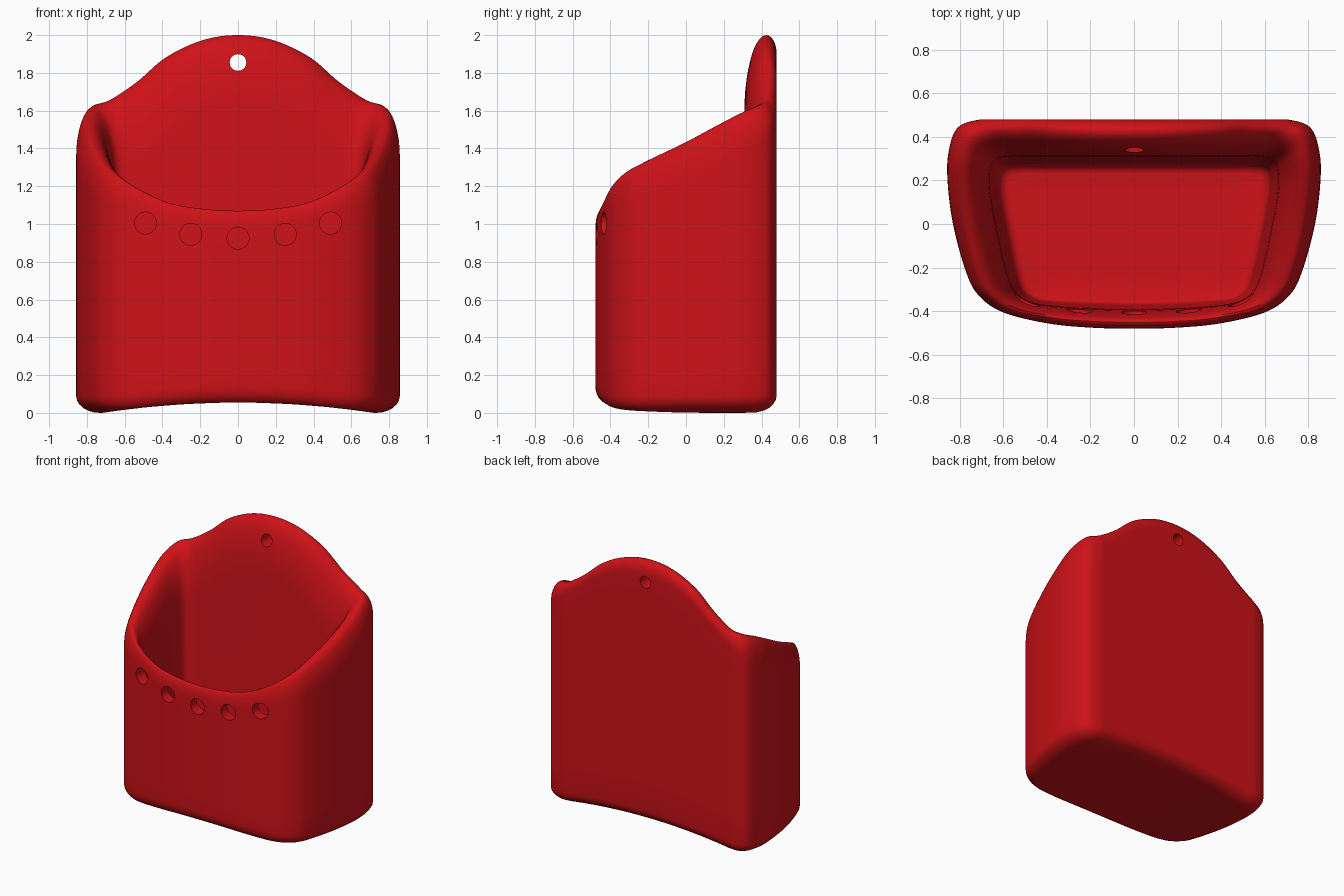
import bpy, bmesh, math

if "Cube" in bpy.data.objects:
    bpy.data.objects.remove(bpy.data.objects["Cube"])

# Right half of the plan, back to front:
# outer x, outer y, floor x, floor y, rim height, outer rim rounding depth
HALF = [
    (0.00, 0.48, 0.00, 0.26, 2.00, 0.10),
    (0.20, 0.48, 0.15, 0.26, 1.973, 0.10),
    (0.40, 0.48, 0.30, 0.26, 1.885, 0.10),
    (0.56, 0.48, 0.43, 0.26, 1.755, 0.10),
    (0.71, 0.478, 0.54, 0.26, 1.660, 0.11),
    (0.81, 0.44, 0.59, 0.245, 1.630, 0.15),
    (0.85, 0.33, 0.605, 0.20, 1.590, 0.20),
    (0.855, 0.20, 0.60, 0.12, 1.530, 0.20),
    (0.83, 0.00, 0.57, -0.03, 1.430, 0.20),
    (0.77, -0.22, 0.535, -0.20, 1.330, 0.19),
    (0.71, -0.33, 0.50, -0.30, 1.270, 0.16),
    (0.60, -0.405, 0.43, -0.345, 1.200, 0.12),
    (0.40, -0.455, 0.30, -0.357, 1.115, 0.10),
    (0.20, -0.475, 0.15, -0.362, 1.080, 0.10),
    (0.00, -0.48, 0.00, -0.365, 1.070, 0.10),
]
SUB = 8
FLOOR_Z = 0.16
CY = -0.03


def closed_spline(pts, sub):
    """Catmull-Rom through all columns of a closed list of points."""
    out, n = [], len(pts)
    for i in range(n):
        p0, p1, p2, p3 = (pts[(i + k - 1) % n] for k in range(4))
        for s in range(sub):
            t = s / sub
            out.append([0.5 * (2 * b + (c - a) * t + (2 * a - 5 * b + 4 * c - d) * t * t
                               + (3 * b - a - 3 * c + d) * t ** 3)
                        for a, b, c, d in zip(p0, p1, p2, p3)])
    return out


def arch(x):
    """Height of the arched underside."""
    return max(0.0, 0.055 * (1 - (x / 0.72) ** 2))


def column(c):
    """One vertical section: underside, outer wall, rim, inner wall, floor."""
    ox, oy, ix, iy, rim, drop = c
    oy = min(oy, 0.48)

    def at(t):
        return ox + (ix - ox) * t, oy + (iy - oy) * t
    pts = []
    bx, by = at(0.5)
    for s in (0.15, 0.4, 0.65, 0.85):
        x = bx * s
        pts.append((x, CY + (by - CY) * s, arch(x)))
    for k in range(7):                      # rounded bottom edge
        a = math.pi / 2 * k / 6
        x, y = at(0.5 * (1 - math.sin(a)))
        pts.append((x, y, arch(x) + 0.09 * (1 - math.cos(a))))
    lo, hi = pts[-1][2], rim - drop
    for k in range(1, 8):                   # outer wall
        pts.append((ox, oy, lo + (hi - lo) * k / 8))
    for k in range(9):                      # outer half of rim
        a = math.pi / 2 * k / 8
        pts.append((*at(0.25 * (1 - math.cos(a))), hi + drop * math.sin(a)))
    for k in range(1, 11):                  # inner half of rim
        a = math.pi / 2 * k / 10
        pts.append((*at(0.25 + 0.53 * math.sin(a)), rim - 0.42 * (1 - math.cos(a))))
    hi = rim - 0.42
    for k in range(1, 7):                   # inner wall
        f = k / 6
        pts.append((*at(0.78 + 0.15 * f), hi + (FLOOR_Z + 0.06 - hi) * f))
    for k in range(1, 6):                   # rounded floor corner
        a = math.pi / 2 * k / 6
        pts.append((*at(0.93 + 0.2 * (1 - math.cos(a))), FLOOR_Z + 0.06 * (1 - math.sin(a))))
    fx, fy = at(1.13)
    for s in (1, 0.6, 0.2):                 # floor
        pts.append((fx * s, CY + (fy - CY) * s, FLOOR_Z))
    return pts


# Pocket body
plan = HALF + [(-p[0], p[1], -p[2], *p[3:]) for p in HALF[-2:0:-1]]
bm = bmesh.new()
cols = [[bm.verts.new(p) for p in column(c)] for c in closed_spline(plan, SUB)]
under = bm.verts.new((0, CY, arch(0)))
floor = bm.verts.new((0, CY, FLOOR_Z))
for i, a in enumerate(cols):
    b = cols[(i + 1) % len(cols)]
    for j in range(len(a) - 1):
        bm.faces.new((a[j], b[j], b[j + 1], a[j + 1]))
    bm.faces.new((under, b[0], a[0]))
    bm.faces.new((floor, a[-1], b[-1]))
bmesh.ops.recalc_face_normals(bm, faces=bm.faces)
mesh = bpy.data.meshes.new("wall_pocket")
bm.to_mesh(mesh)
bm.free()
pocket = bpy.data.objects.new("wall_pocket", mesh)
bpy.context.collection.objects.link(pocket)

red = bpy.data.materials.new("red_glaze")
red.diffuse_color = (0.62, 0.006, 0.009, 1)
red.use_nodes = True
red.node_tree.nodes["Principled BSDF"].inputs["Base Color"].default_value = red.diffuse_color
mesh.materials.append(red)

# Hole cutters: hanging hole in the back, five holes along the front
holes = [(0, 0.4, 1.855, 0.044), (0, -0.45, 0.925, 0.058)]
for s in (-1, 1):
    holes += [(s * 0.25, -0.45, 0.945, 0.058), (s * 0.49, -0.43, 1.005, 0.058)]
for x, y, z, r in holes:
    bpy.ops.mesh.primitive_cylinder_add(vertices=32, radius=r, depth=0.5,
                                        location=(x, y, z), rotation=(math.pi / 2, 0, 0))
    cutter = bpy.context.object
    cutter.name = "hole_cutter"
    cutter.hide_render = True
    cutter.data.materials.append(red)
    mod = pocket.modifiers.new("hole", 'BOOLEAN')
    mod.operation, mod.solver, mod.object = 'DIFFERENCE', 'EXACT', cutter
    bpy.context.view_layer.objects.active = pocket
    bpy.ops.object.modifier_apply(modifier=mod.name)
    bpy.data.objects.remove(cutter)

# Smooth shading with crisp hole edges
bpy.ops.object.select_all(action='DESELECT')
pocket.select_set(True)
bpy.context.view_layer.objects.active = pocket
bpy.ops.object.shade_smooth_by_angle(angle=math.radians(40))
